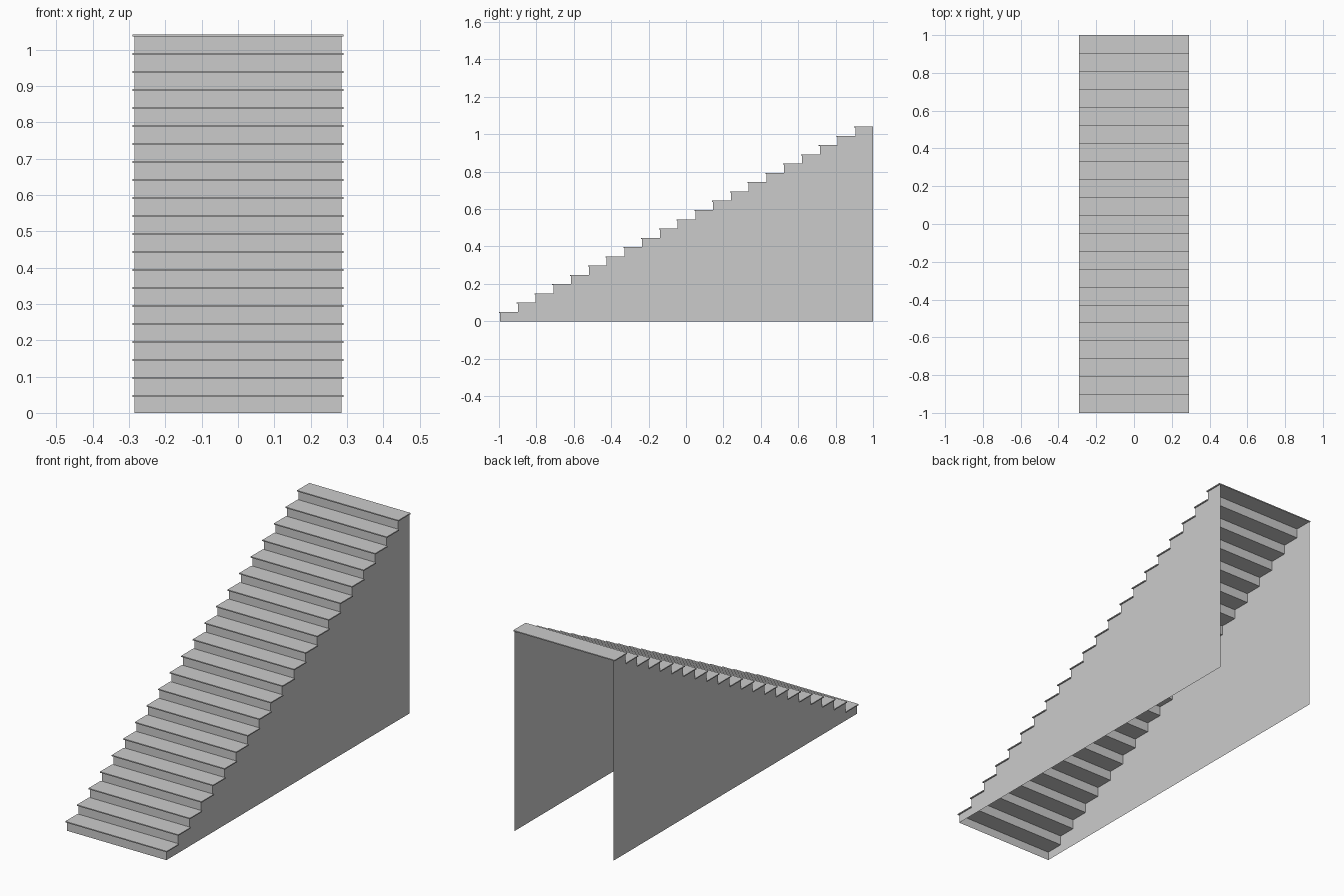
import bpy, bmesh

if "Cube" in bpy.data.objects:
    bpy.data.objects.remove(bpy.data.objects["Cube"])

STEPS = 21
NOSE = 0.0058                 # tread overhang at front and sides
THICK = 0.0055                # tread thickness
HALF = 0.291                  # half width of treads
WALL = HALF - NOSE            # half width between side walls
RUN = (2 - NOSE) / STEPS
RISE = 1.041 / STEPS


def make_object(name, bm):
    mesh = bpy.data.meshes.new(name)
    bm.to_mesh(mesh)
    bm.free()
    obj = bpy.data.objects.new(name, mesh)
    bpy.context.collection.objects.link(obj)
    return obj


def add_face(bm, points):
    return bm.faces.new([bm.verts.new(p) for p in points])


def riser_y(i):
    return -1 + NOSE + i * RUN


# Treads: thin slabs overhanging the risers and walls
bm = bmesh.new()
for i in range(STEPS):
    y0, y1 = -1 + i * RUN, riser_y(i + 1)
    top = (i + 1) * RISE
    box = bmesh.ops.create_cube(bm, size=1)["verts"]
    bmesh.ops.scale(bm, vec=(2 * HALF, y1 - y0, THICK), verts=box)
    bmesh.ops.translate(bm, vec=(0, (y0 + y1) / 2, top - THICK / 2), verts=box)
make_object("treads", bm)

# Risers: single sheets between the treads
bm = bmesh.new()
for i in range(STEPS):
    y, z0, z1 = riser_y(i), max(0, i * RISE - THICK), (i + 1) * RISE - THICK
    add_face(bm, [(-WALL, y, z0), (WALL, y, z0), (WALL, y, z1), (-WALL, y, z1)])
make_object("risers", bm)

# Side walls: single stepped sheets, open at the back and underneath
profile = [(1, 0), (riser_y(0), 0)]
for i in range(STEPS):
    z = (i + 1) * RISE - THICK
    profile += [(riser_y(i), z), (riser_y(i + 1), z)]
profile.pop()
profile.append((1, STEPS * RISE - THICK))
for name, side in (("left_wall", -1), ("right_wall", 1)):
    bm = bmesh.new()
    face = add_face(bm, [(side * WALL, y, z) for y, z in profile])
    face.normal_update()
    if face.normal.x * side < 0:
        face.normal_flip()
    bmesh.ops.triangulate(bm, faces=[face])
    make_object(name, bm)
